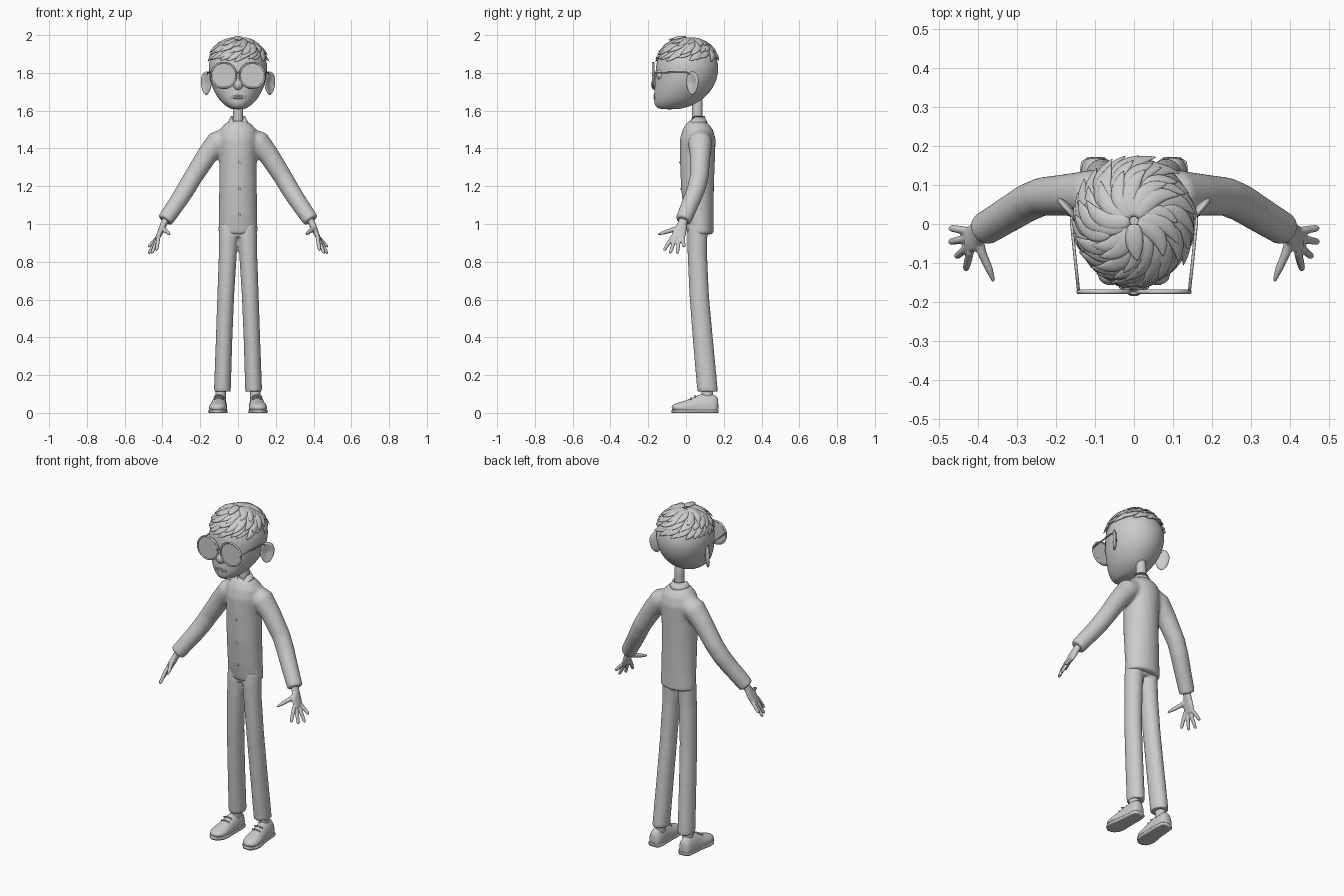
import bpy, bmesh, math, random
from mathutils import Vector, Matrix

random.seed(4)
cube = bpy.data.objects.get("Cube")
if cube:
    bpy.data.objects.remove(cube)

GREY = (0.6, 0.6, 0.6, 1)
mat = bpy.data.materials.new("plain grey")
mat.use_nodes = True
mat.diffuse_color = GREY
mat.node_tree.nodes["Principled BSDF"].inputs["Base Color"].default_value = GREY


def tube(bm, rings, side=(1, 0, 0), flat=False, seg=16, zmin=-9, zmax=9):
    """Closed sweep through rings of (x, y, z, half width, half depth)."""
    pts = [Vector(r[:3]) for r in rings]
    loops = []
    for i, r in enumerate(rings):
        t = pts[min(i + 1, len(pts) - 1)] - pts[max(i - 1, 0)]
        t = Vector((0, 0, 1)) if flat else t.normalized()
        u = Vector(side)
        u = (u - t * u.dot(t)).normalized()
        v = t.cross(u)
        loop = []
        for k in range(seg):
            a = math.tau * k / seg
            p = pts[i] + u * math.cos(a) * r[3] + v * math.sin(a) * r[4]
            p.z = min(max(p.z, zmin), zmax)
            loop.append(bm.verts.new(p))
        loops.append(loop)
    for a, b in zip(loops, loops[1:]):
        for k in range(seg):
            n = (k + 1) % seg
            bm.faces.new((a[k], a[n], b[n], b[k]))
    bm.faces.new(loops[0][::-1])
    bm.faces.new(loops[-1])


def ball(bm, centre, scale, rot=0.0):
    m = Matrix.Translation(centre) @ Matrix.Rotation(rot, 4, "Z") @ Matrix.Diagonal((*scale, 1))
    return bmesh.ops.create_uvsphere(bm, u_segments=24, v_segments=16, radius=1, matrix=m)["verts"]


def finish(bm, name, subsurf=0, voxel=0, smooth=6):
    bmesh.ops.recalc_face_normals(bm, faces=bm.faces)
    me = bpy.data.meshes.new(name)
    bm.to_mesh(me)
    bm.free()
    me.materials.append(mat)
    for p in me.polygons:
        p.use_smooth = True
    ob = bpy.data.objects.new(name, me)
    bpy.context.collection.objects.link(ob)
    if voxel:
        m = ob.modifiers.new("merge", "REMESH")
        m.mode, m.voxel_size, m.use_smooth_shade = "VOXEL", voxel, True
        m = ob.modifiers.new("soften", "SMOOTH")
        m.iterations = smooth
    if subsurf:
        m = ob.modifiers.new("subdivide", "SUBSURF")
        m.levels = m.render_levels = subsurf
    return ob


def layers(rows):
    """Rows of (z, half width, front y, back y) to rings."""
    return [(0, (f + b) / 2, z, w, (b - f) / 2) for z, w, f, b in rows]


SIDES = (("left", 1), ("right", -1))

# Head and neck
bm = bmesh.new()
tube(bm, layers([(1.607, .03, -.13, -.05), (1.615, .05, -.155, .0), (1.635, .078, -.168, .05),
                 (1.66, .102, -.171, .09), (1.7, .127, -.169, .13), (1.75, .147, -.166, .16),
                 (1.81, .157, -.162, .174), (1.86, .155, -.157, .17), (1.91, .13, -.135, .148),
                 (1.945, .088, -.09, .1), (1.965, .03, -.03, .04)]), flat=True, seg=28)
finish(bm, "head", 2)
bm = bmesh.new()
tube(bm, [(0, .06, z, .028, .029) for z in (1.5, 1.56, 1.62, 1.68)], flat=True)
finish(bm, "neck", 1)

# Face
bm = bmesh.new()
ball(bm, (0, -.16, 1.738), (.027, .026, .03))
ball(bm, (0, -.155, 1.77), (.014, .016, .04))
finish(bm, "nose", voxel=.004, smooth=4)
bm = bmesh.new()
for z, r in ((1.679, .005), (1.668, .006)):
    tube(bm, [(x, -.034 - .134 * math.sqrt(1 - (x / .11) ** 2), z - abs(x) * .08, r * (1.1 - abs(x) * 22), r)
              for x in (-.04, -.027, -.013, 0, .013, .027, .04)], side=(0, 0, 1), seg=8)
finish(bm, "lips", 1)
for label, s in SIDES:
    bm = bmesh.new()
    ball(bm, (s * .06, -.13, 1.79), (.032, .027, .03))
    finish(bm, label + "_eye")
    # Ear with a hollowed front
    bm = bmesh.new()
    for v in ball(bm, (0, 0, 0), (1, 1, 1)):
        r = math.hypot(v.co.x, v.co.z)
        if v.co.y < 0 and r < .75:
            v.co.y += .9 * (1 - r / .75) + .3
        v.co.x *= 1 + .2 * v.co.z
        v.co = Vector((v.co.x * .041, v.co.y * .014, v.co.z * .062))
    bm.transform(Matrix.Translation((s * .168, .034, 1.745)) @ Matrix.Rotation(s * .85, 4, "Z")
                 @ Matrix.Diagonal((s, 1, 1, 1)))
    finish(bm, label + "_ear", 1)

# Glasses
for label, s in SIDES:
    bm = bmesh.new()
    turn = Matrix.Translation((s * .076, -.174, 1.787)) @ Matrix.Rotation(math.pi / 2, 4, "X")
    bmesh.ops.create_cone(bm, cap_ends=True, segments=40, radius1=.067, radius2=.067, depth=.004, matrix=turn)
    lens = finish(bm, label + "_lens")
    for p in lens.data.polygons:
        p.use_smooth = len(p.vertices) == 4
    bm = bmesh.new()
    rim = [(.067 * math.cos(a), .067 * math.sin(a)) for a in (math.tau * k / 40 for k in range(41))]
    tube(bm, [(s * .076 + x, -.174, 1.787 + z, .006, .005) for x, z in rim], side=(0, 1, 0), seg=8)
    tube(bm, [(s * .142, -.174, 1.8, .004, .004), (s * .15, -.1, 1.802, .004, .004),
              (s * .16, .0, 1.803, .004, .004), (s * .162, .04, 1.785, .004, .004)], side=(0, 0, 1), seg=8)
    finish(bm, label + "_glasses_frame")
bm = bmesh.new()
tube(bm, [(x, -.178, 1.8 - 12 * x * x, .004, .004) for x in (-.014, -.007, 0, .007, .014)], side=(0, 1, 0), seg=8)
finish(bm, "glasses_bridge")


# Hair: tapered locks swirling out of the crown in layers
def scalp(theta, phi, lift):
    n = Vector((math.sin(theta) * math.cos(phi), math.sin(theta) * math.sin(phi), math.cos(theta)))
    return Vector((n.x * (.152 + lift), .008 + n.y * (.162 + lift), 1.822 + n.z * (.145 + lift)))


def lock(bm, phi, t0, t1, width, lift, swirl):
    path, n = [], 7
    for i in range(n):
        f = i / (n - 1)
        p = scalp(math.radians(t0 + (t1 - t0) * f), phi + swirl * f * f, lift + .012 * f ** 3)
        w = width * (.3 + .7 * math.sin(math.pi * min(1, f * .9 + .12)))
        w *= .12 if i == n - 1 else 1
        path.append((*p, w, w * .42))
    mid = phi + swirl / 2
    tube(bm, path, side=(-math.sin(mid), math.cos(mid), 0), seg=8)


bm = bmesh.new()
for count, t0, t1, width, lift in ((26, 38, 74, .025, .004), (21, 22, 61, .026, .010), (14, 3, 44, .026, .013)):
    for k in range(count):
        phi = math.tau * (k + random.uniform(-.25, .25)) / count
        lock(bm, phi, t0, t1 + random.uniform(-5, 4), width, lift + random.uniform(-.002, .004), -.5)
lock(bm, -math.pi / 2, 2, 32, .026, .022, .1)
finish(bm, "hair", 1)

# Shirt: torso and sleeves merged into one skin
bm = bmesh.new()
tube(bm, layers([(.945, .101, .008, .143), (.96, .104, .004, .146), (1.05, .101, -.012, .146),
                 (1.2, .1, -.027, .148), (1.36, .099, -.033, .154), (1.45, .108, -.032, .157),
                 (1.5, .098, -.018, .143), (1.53, .07, .0, .12), (1.545, .045, .015, .1)]), flat=True, seg=28)
for label, s in SIDES:
    tube(bm, [(s * x, y, z, r, r) for x, y, z, r in (
        (.05, .075, 1.455, .058), (.11, .075, 1.43, .064), (.165, .075, 1.362, .055), (.237, .07, 1.25, .05),
        (.275, .054, 1.185, .049), (.31, .032, 1.13, .047), (.387, -.015, 1.018, .043))], side=(0, 1, 0), seg=20)
finish(bm, "shirt", voxel=.008, smooth=8)

# Collar, open at the front with pointed flaps
bm = bmesh.new()
rows, n = [], 32
for i in range(n + 1):
    a = .1 + (math.tau - .2) * i / n
    f = max(0, math.cos(a)) ** 3
    x, y = math.sin(a), -math.cos(a)
    rows.append([bm.verts.new(p) for p in (
        (.033 * x, .06 + .035 * y, 1.545 - .03 * f),
        (.037 * x, .058 + .04 * y, 1.572 - .045 * f),
        (.06 * x, .056 + .062 * y - .02 * f, 1.525 - .03 * f - .04 * f * math.sin(min(1, abs(x) * 2.5) * math.pi))
    )])
for a, b in zip(rows, rows[1:]):
    for j in range(2):
        bm.faces.new((a[j], a[j + 1], b[j + 1], b[j]))
collar = finish(bm, "collar")
collar.modifiers.new("thickness", "SOLIDIFY").thickness = .006

bm = bmesh.new()
for z, y in ((1.325, -.032), (1.185, -.026), (1.05, -.012)):
    ball(bm, (.008, y, z), (.006, .004, .006))
finish(bm, "shirt_buttons")

# Trousers
bm = bmesh.new()
for label, s in SIDES:
    tube(bm, [(s * x, y, z, a, b) for x, y, z, a, b in (
        (.05, .065, 1.0, .048, .055), (.05, .06, .93, .051, .053), (.054, .06, .84, .048, .052),
        (.065, .07, .62, .045, .052), (.074, .09, .38, .044, .054), (.082, .112, .14, .045, .055),
        (.083, .114, .112, .045, .055))], flat=True, seg=20)
tube(bm, [(0, .065, z, .07, .05) for z in (.935, .97, 1.0)], flat=True)
finish(bm, "trousers", voxel=.008, smooth=6)

for label, s in SIDES:
    # Ankle and shoe
    bm = bmesh.new()
    tube(bm, [(s * .092, .113, z, .029, .032) for z in (.05, .09, .12, .15)], flat=True)
    finish(bm, label + "_ankle", 1)
    shoe = [(s * x, y, .028, a, h - .028) for x, y, a, h in (
        (.098, .172, .02, .07), (.098, .16, .036, .096), (.098, .12, .041, .106), (.1, .07, .042, .1),
        (.103, .03, .045, .078), (.106, -.01, .05, .064), (.109, -.045, .045, .054),
        (.11, -.066, .03, .045), (.11, -.076, .014, .036))]
    bm = bmesh.new()
    tube(bm, shoe, zmin=.006, seg=20)
    finish(bm, label + "_shoe", 1)
    bm = bmesh.new()
    tube(bm, [(x, y, .012, a * 1.04, .05) for x, y, z, a, b in shoe], zmin=0, zmax=.016, seg=20)
    finish(bm, label + "_sole")
    bm = bmesh.new()
    for y, z in ((.048, .091), (.026, .079)):
        tube(bm, [(s * (.102 + d), y, z - 9 * d * d, .004, .004) for d in (-.026, -.013, 0, .013, .026)],
             side=(0, 0, 1), seg=8)
    finish(bm, label + "_laces")

    # Hand: palm, four fingers and thumb merged
    bm = bmesh.new()
    tube(bm, [(s * x, y, z, a, b) for x, y, z, a, b in (
        (.372, -.006, 1.045, .023, .02), (.394, -.02, .998, .025, .018),
        (.41, -.034, .96, .037, .015), (.427, -.043, .922, .034, .012))], side=(0, 1, 0))
    tips = ((.474, -.01, .878), (.474, -.046, .842), (.457, -.085, .843), (.432, -.118, .858))
    for k, (x, y, z) in enumerate(tips):
        base, tip = Vector((.42, -.019 - .017 * k, .935)), Vector((x, y, z))
        tube(bm, [(s * p.x, p.y, p.z, r, r) for p, r in (
            (base, .0105), (base.lerp(tip, .5), .0105), (base.lerp(tip, .9), .009), (tip, .004))],
            side=(0, 1, 0), seg=12)
    tube(bm, [(s * .4, -.035, .98, .014, .013), (s * .39, -.075, .968, .013, .012),
              (s * .372, -.115, .955, .011, .01), (s * .36, -.147, .945, .005, .005)], side=(0, 0, 1), seg=12)
    finish(bm, label + "_hand", voxel=.004, smooth=3)
